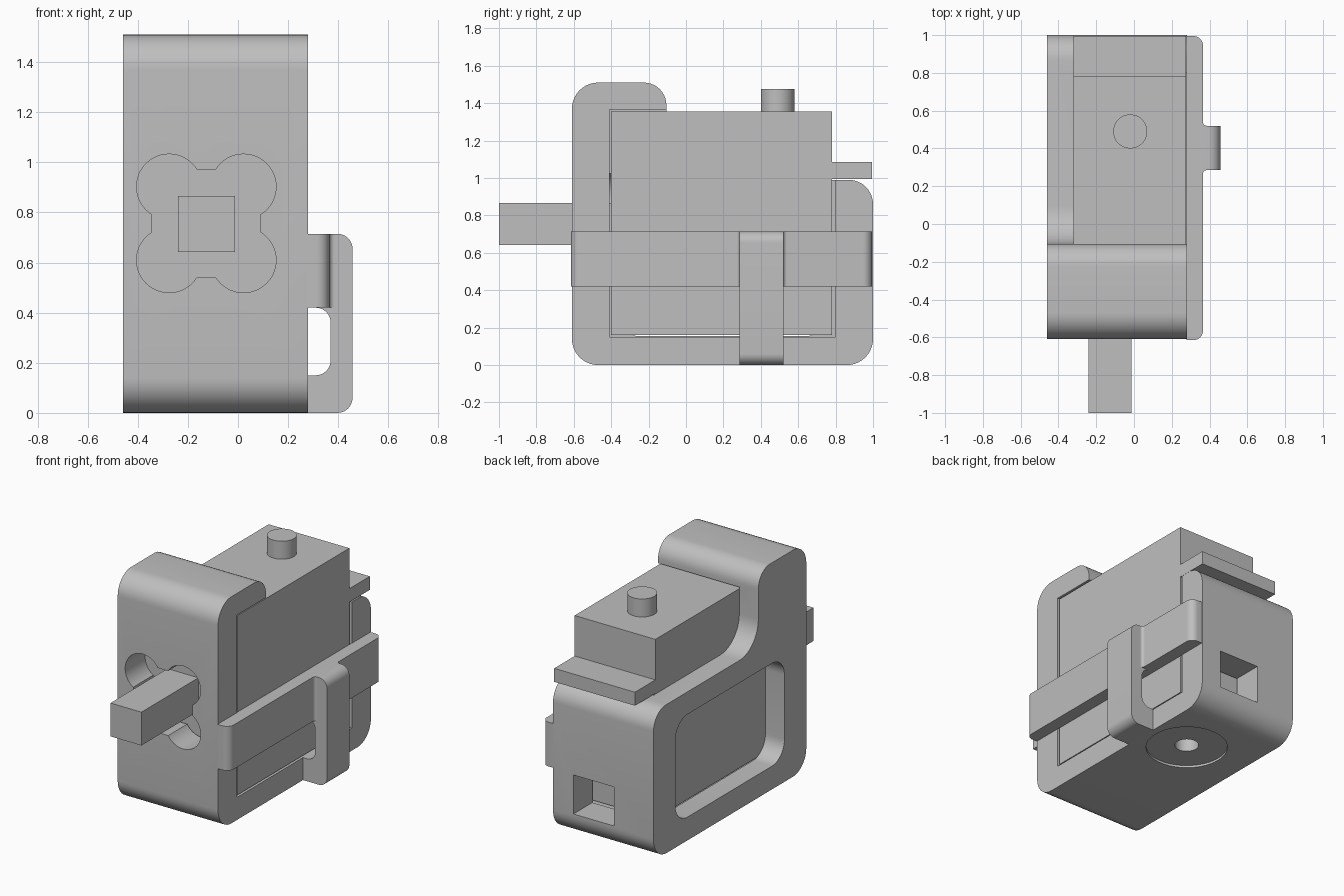
import bpy, bmesh, math
from mathutils import Vector

cube = bpy.data.objects.get("Cube")
if cube:
    bpy.data.objects.remove(cube, do_unlink=True)

grey = bpy.data.materials.new("plain grey")
grey.use_nodes = True
COLOUR = (0.52, 0.52, 0.52, 1)
grey.diffuse_color = COLOUR
grey.node_tree.nodes["Principled BSDF"].inputs["Base Color"].default_value = COLOUR


def rounded(corners, steps=10):
    """2D outline from (u, v, radius) corners, convex or concave."""
    out = []
    for i, (u, v, r) in enumerate(corners):
        p = Vector((u, v))
        if r == 0:
            out.append(p)
            continue
        a = (Vector(corners[i - 1][:2]) - p).normalized()
        b = (Vector(corners[(i + 1) % len(corners)][:2]) - p).normalized()
        half = a.angle(b) / 2
        centre = p + (a + b).normalized() * (r / math.sin(half))
        start = p + a * (r / math.tan(half)) - centre
        end = p + b * (r / math.tan(half)) - centre
        turn = math.atan2(start.x * end.y - start.y * end.x, start.dot(end))
        for k in range(steps + 1):
            t = turn * k / steps
            c, s = math.cos(t), math.sin(t)
            out.append(centre + Vector((start.x * c - start.y * s,
                                        start.x * s + start.y * c)))
    return out


def rect(u0, u1, v0, v1, r=0):
    return rounded([(u0, v0, r), (u1, v0, r), (u1, v1, r), (u0, v1, r)])


def circle(u, v, r, n=48):
    return [Vector((u + r * math.cos(math.tau * k / n),
                    v + r * math.sin(math.tau * k / n))) for k in range(n)]


def prism(name, outline, axis, lo, hi):
    """Extrude a 2D outline along an axis."""
    place = {"X": lambda p: (lo, p.x, p.y),
             "Y": lambda p: (p.x, lo, p.y),
             "Z": lambda p: (p.x, p.y, lo)}[axis]
    bm = bmesh.new()
    face = bm.faces.new([bm.verts.new(place(p)) for p in outline])
    side = bmesh.ops.extrude_face_region(bm, geom=[face])["geom"]
    move = Vector([(hi - lo) * (axis == a) for a in "XYZ"])
    bmesh.ops.translate(bm, vec=move,
                        verts=[g for g in side if isinstance(g, bmesh.types.BMVert)])
    bmesh.ops.recalc_face_normals(bm, faces=bm.faces)
    mesh = bpy.data.meshes.new(name)
    bm.to_mesh(mesh)
    bm.free()
    mesh.materials.append(grey)
    ob = bpy.data.objects.new(name, mesh)
    bpy.context.collection.objects.link(ob)
    return ob


def activate(ob):
    bpy.ops.object.select_all(action="DESELECT")
    ob.select_set(True)
    bpy.context.view_layer.objects.active = ob


def cut(target, outline, axis, lo, hi):
    cutter = prism("cutter", outline, axis, lo, hi)
    cutter.hide_render = True
    mod = target.modifiers.new("cut", "BOOLEAN")
    mod.operation, mod.solver, mod.object = "DIFFERENCE", "EXACT", cutter
    activate(target)
    bpy.ops.object.modifier_apply(modifier=mod.name)
    bpy.data.objects.remove(cutter, do_unlink=True)


# Case: side outline with a tall front column
case = prism("case", rounded([
    (-0.61, 0, 0.14), (1.0, 0, 0.14), (1.0, 0.99, 0.13), (-0.105, 0.99, 0.2),
    (-0.105, 1.51, 0.12), (-0.61, 1.51, 0.14)]), "X", -0.46, 0.28)
# Cavity open on the left side, and rounded side window
cut(case, rect(-0.41, 0.80, 0.15, 1.365), "X", -0.32, 0.5)
cut(case, rect(-0.38, 0.77, 0.155, 0.84, 0.13), "X", -0.6, -0.30)
# Clover opening in the front
for u in (-0.275, 0.022):
    for v in (0.61, 0.903):
        cut(case, circle(u, v, 0.13), "Y", -0.8, -0.40)
cut(case, rect(-0.345, 0.09, 0.54, 0.97), "Y", -0.8, -0.402)
# Square port in the back
cut(case, rect(-0.17, 0.13, 0.155, 0.415), "Y", 0.75, 1.2)
# Round recess and screw hole underneath
cut(case, circle(-0.02, 0.49, 0.255), "Z", -0.1, 0.015)
cut(case, circle(-0.02, 0.49, 0.075), "Z", -0.1, 0.2)

# Inner body with its button, lens and rear plate
body = prism("inner_body", rect(-0.32, 0.275, -0.40, 0.78), "Z", 0.16, 1.355)
button = prism("top_button", circle(-0.02, 0.49, 0.09), "Z", 1.35, 1.475)
lens = prism("lens_block", rect(-0.24, -0.012, 0.643, 0.865), "Y", -1.0, -0.39)
plate = prism("rear_plate", rect(-0.32, 0.275, 0.77, 0.995), "Z", 0.995, 1.085)

# Side band, flared where the clip loop joins it
band = prism("side_band", rounded([
    (0.278, -0.615, 0), (0.365, -0.615, 0.05), (0.365, 0.285, 0.02),
    (0.387, 0.285, 0), (0.387, 0.52, 0), (0.365, 0.52, 0.02),
    (0.365, 0.995, 0.05), (0.278, 0.995, 0)]), "Z", 0.42, 0.715)
# Clip loop
loop = prism("clip_loop", rounded([
    (0.278, 0, 0), (0.457, 0, 0.06), (0.457, 0.715, 0.06), (0.30, 0.715, 0),
    (0.30, 0.42, 0), (0.37, 0.42, 0.06), (0.37, 0.15, 0.06),
    (0.278, 0.15, 0)]), "Y", 0.285, 0.52)

for ob in (case, body, button, lens, plate, band, loop):
    activate(ob)
    bpy.ops.object.shade_smooth_by_angle(angle=math.radians(30))
